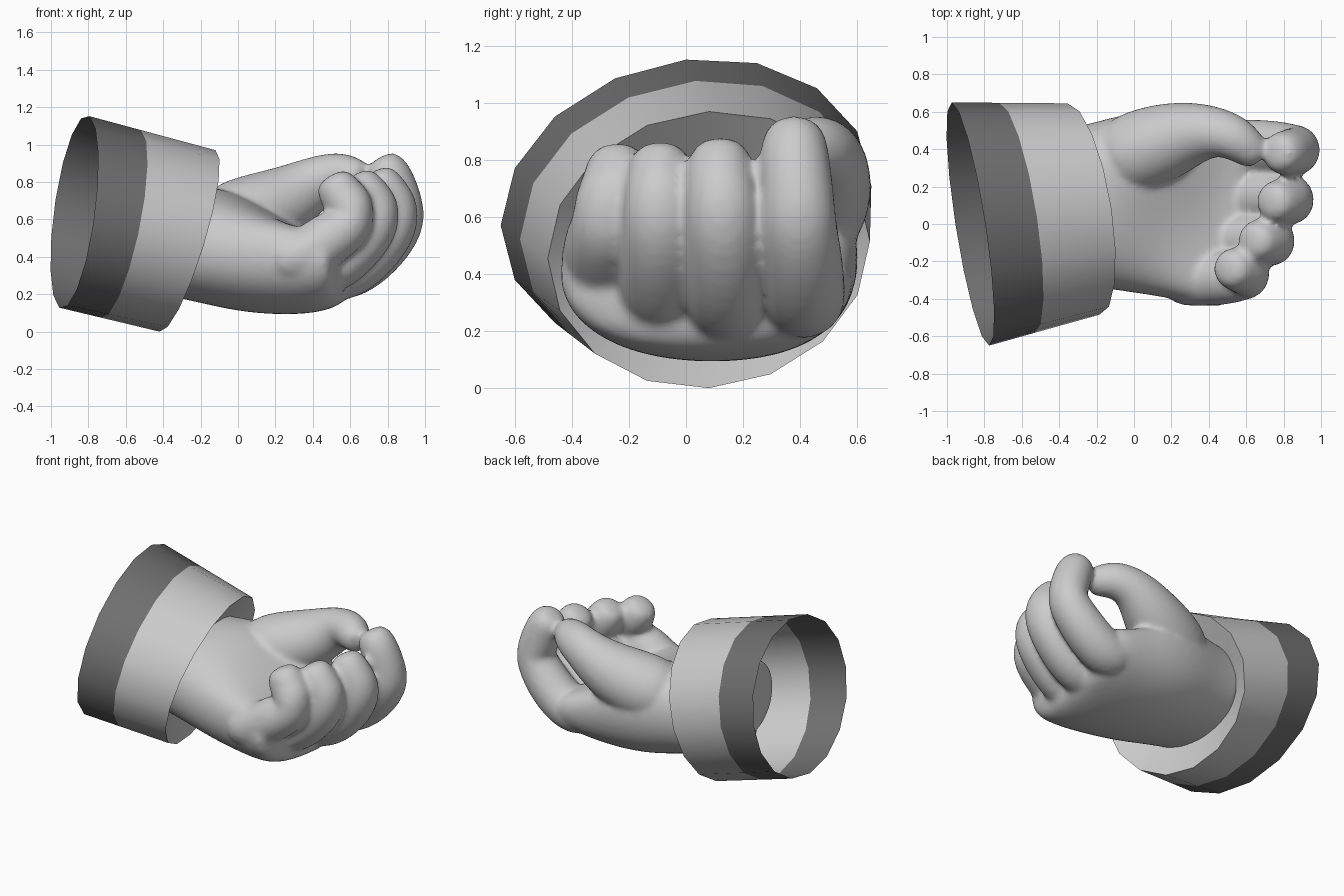
import bpy, bmesh
from math import sin, cos, pi
from mathutils import Vector

cube = bpy.data.objects.get("Cube")
if cube:
    bpy.data.objects.remove(cube)


def material(name, value):
    m = bpy.data.materials.new(name)
    m.use_nodes = True
    rgba = (value, value, value, 1)
    m.diffuse_color = rgba
    m.node_tree.nodes["Principled BSDF"].inputs["Base Color"].default_value = rgba
    return m


light = material("light grey", 0.6)
dark = material("dark grey", 0.16)


def loft(bm, rings, caps=True):
    """Skin a list of closed point rings; returns the faces strip by strip."""
    loops = [[bm.verts.new(p) for p in ring] for ring in rings]
    n = len(loops[0])
    strips = []
    for a, b in zip(loops, loops[1:]):
        strips.append([bm.faces.new((a[i], a[(i + 1) % n], b[(i + 1) % n], b[i]))
                       for i in range(n)])
    if caps:
        bm.faces.new(loops[0][::-1])
        bm.faces.new(loops[-1])
    return strips


def finish(bm, name, mats):
    bmesh.ops.recalc_face_normals(bm, faces=bm.faces)
    mesh = bpy.data.meshes.new(name)
    bm.to_mesh(mesh)
    bm.free()
    for m in mats:
        mesh.materials.append(m)
    ob = bpy.data.objects.new(name, mesh)
    bpy.context.collection.objects.link(ob)
    return ob


# Cuff: tilted ellipses from the wide opening to the recess around the wrist
def ellipse(centre, half, tilt_z, tilt_y, roll, n=16):
    cx, cy, cz = centre
    ring = []
    for i in range(n):
        c, s = cos(2 * pi * i / n), sin(2 * pi * i / n)
        ring.append(Vector((cx + tilt_z * s + tilt_y * c, cy + half[0] * c,
                            cz + half[1] * s + roll * c)))
    return ring


back = ellipse((-0.875, 0, 0.64), (0.65, 0.512), 0.08, -0.1, 0.07)
front = ellipse((-0.27, 0.08, 0.485), (0.565, 0.485), 0.15, -0.085, 0.03)
band = [p.lerp(q, 0.41) for p, q in zip(back, front)]
recess = ellipse((-0.39, 0.1, 0.49), (0.36, 0.235), 0.07, -0.04, 0)
bm = bmesh.new()
strips = loft(bm, [back, band, front, recess], caps=False)
for face in strips[0]:
    face.material_index = 1
cuff = finish(bm, "cuff", [light, dark])
bpy.context.view_layer.objects.active = cuff
cuff.select_set(True)
bpy.ops.object.shade_smooth_by_angle(angle=0.7)
cuff.select_set(False)

# Hand: palm, thumb and fingers are blended into one skin
hand = bmesh.new()


def palm_ring(x, skew, y0, y1, bottom, top_outer, top_thumb, dish, n=16):
    ring = []
    for i in range(n):
        c, s = cos(2 * pi * i / n), sin(2 * pi * i / n)
        # squarish oval whose top edge rises toward the thumb
        c, s = (abs(v) ** 0.88 * (1 if v > 0 else -1) for v in (c, s))
        top = top_outer + (top_thumb - top_outer) * (c + 1) / 2
        mid = (top + bottom) / 2
        z = mid + (top - bottom) / 2 * s - dish * max(s, 0) ** 3
        ring.append((x + skew * c, (y0 + y1) / 2 + (y1 - y0) / 2 * c, z))
    return ring


palm = [(-0.48, 0, -0.31, 0.50, 0.20, 0.78, 0.80, 0),
        (-0.46, 0, -0.31, 0.50, 0.20, 0.78, 0.80, 0),
        (-0.25, 0, -0.34, 0.54, 0.16, 0.76, 0.82, 0),
        (-0.05, 0, -0.37, 0.60, 0.11, 0.74, 0.86, 0.04),
        (0.15, 0, -0.40, 0.62, 0.085, 0.73, 0.84, 0.14),
        (0.35, 0, -0.44, 0.60, 0.085, 0.73, 0.72, 0.20),
        (0.49, 0.04, -0.46, 0.59, 0.11, 0.70, 0.62, 0.20),
        (0.60, 0.08, -0.43, 0.56, 0.17, 0.60, 0.54, 0.12)]
loft(hand, [palm_ring(*p) for p in palm])


def digit(points, n=10):
    """Tube through (x, y, z, radius) points with a rounded tip."""
    path = [Vector(p[:3]) for p in points]
    radii = [p[3] for p in points]
    end = (path[-1] - path[-2]).normalized()
    path.append(path[-1] + end * radii[-1] * 0.65)
    radii.append(radii[-1] * 0.72)
    rings = []
    for i, p in enumerate(path):
        along = (path[min(i + 1, len(path) - 1)] - path[max(i - 1, 0)]).normalized()
        side = Vector((0, 1, 0)).cross(along).normalized()
        other = along.cross(side)
        rings.append([p + radii[i] * (side * cos(2 * pi * k / n) + other * sin(2 * pi * k / n))
                      for k in range(n)])
    loft(hand, rings)


# Thumb arching over the palm
digit([(-0.16, 0.32, 0.55, 0.22), (0.08, 0.41, 0.62, 0.24), (0.28, 0.48, 0.71, 0.195),
       (0.43, 0.50, 0.81, 0.145), (0.55, 0.46, 0.845, 0.13), (0.63, 0.39, 0.83, 0.105)])

# Fingers: knuckle reach in x, base and tip y, base and tip height
for reach, base_y, tip_y, base_z, tip_z in [(0.74, -0.29, -0.24, 0.37, 0.85),
                                            (0.87, -0.09, -0.09, 0.30, 0.855),
                                            (0.97, 0.14, 0.12, 0.28, 0.87),
                                            (1.0, 0.41, 0.38, 0.29, 0.945)]:
    mid_y = (base_y + tip_y) / 2
    digit([(reach - 0.58, base_y, base_z + 0.03, 0.15),
           (reach - 0.41, base_y, base_z + 0.01, 0.16),
           (reach - 0.25, base_y, base_z + 0.13, 0.155),
           (reach - 0.12, mid_y, 0.58, 0.14),
           (reach - 0.125, mid_y, 0.66, 0.135),
           (reach - 0.18, tip_y, tip_z - 0.13, 0.13),
           (reach - 0.21, tip_y, tip_z - 0.08, 0.122)])

skin = finish(hand, "hand", [light])
sub = skin.modifiers.new("round", "SUBSURF")
sub.levels = sub.render_levels = 2
blend = skin.modifiers.new("blend", "REMESH")
blend.mode = "VOXEL"
blend.voxel_size = 0.018
blend.use_smooth_shade = True
relax = skin.modifiers.new("relax", "SMOOTH")
relax.factor = 0.5
relax.iterations = 6
